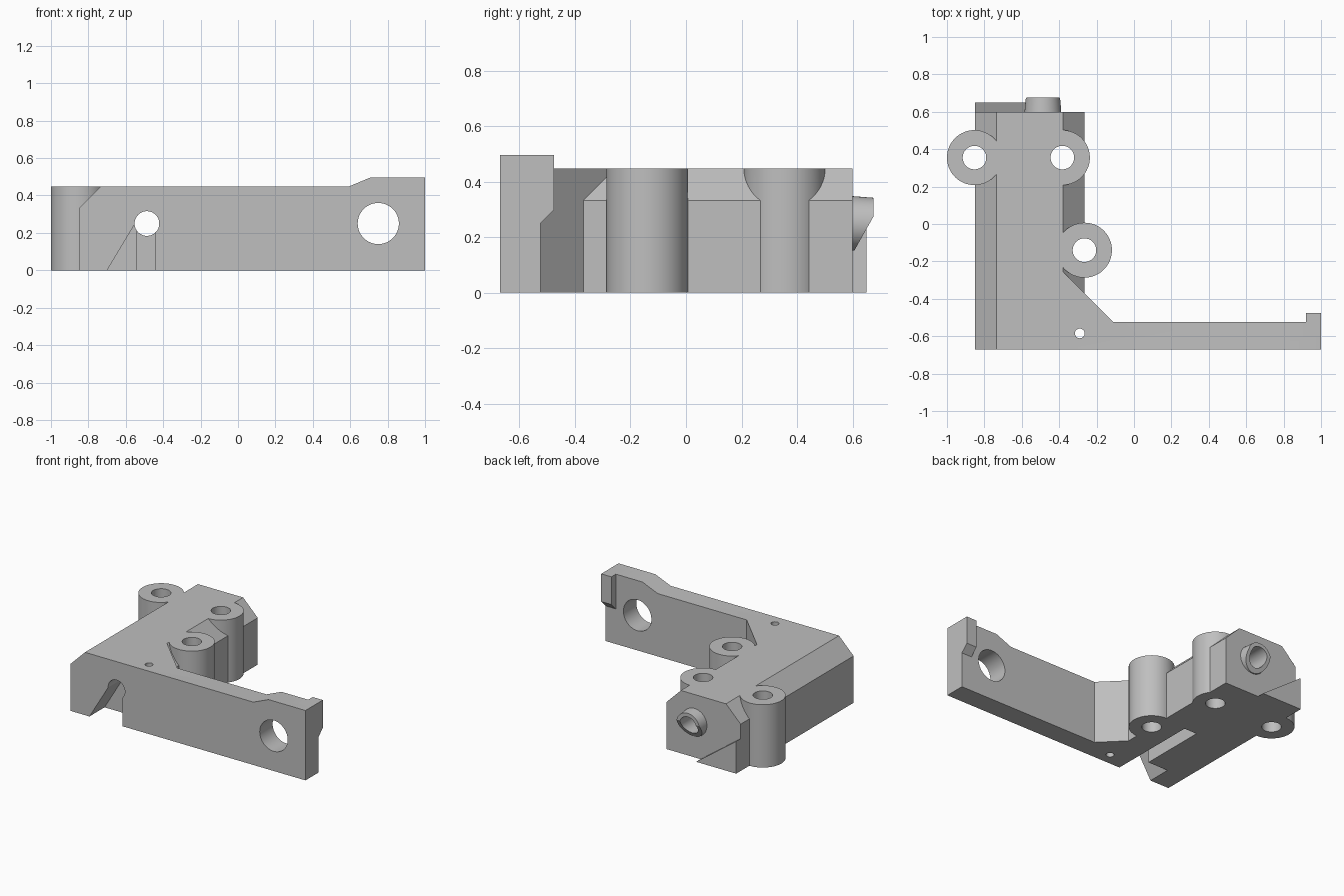
import bpy
import bmesh
from mathutils import Vector

cube = bpy.data.objects.get("Cube")
if cube:
    bpy.data.objects.remove(cube, do_unlink=True)

grey = bpy.data.materials.new("plain grey")
grey.use_nodes = True
grey.diffuse_color = (0.52, 0.52, 0.52, 1)
grey.node_tree.nodes["Principled BSDF"].inputs["Base Color"].default_value = (0.52, 0.52, 0.52, 1)


def finish(name, bm):
    bmesh.ops.recalc_face_normals(bm, faces=bm.faces)
    mesh = bpy.data.meshes.new(name)
    bm.to_mesh(mesh)
    bm.free()
    mesh.materials.append(grey)
    ob = bpy.data.objects.new(name, mesh)
    bpy.context.collection.objects.link(ob)
    return ob


def prism(name, points, axis, start, end):
    """Extrude a 2D outline along an axis; the outline uses the other two in order."""
    def place(p):
        c = list(p)
        c.insert(axis, start)
        return c
    bm = bmesh.new()
    face = bm.faces.new([bm.verts.new(place(p)) for p in points])
    new = bmesh.ops.extrude_face_region(bm, geom=[face])["geom"]
    shift = Vector((0, 0, 0))
    shift[axis] = end - start
    bmesh.ops.translate(bm, vec=shift, verts=[v for v in new if isinstance(v, bmesh.types.BMVert)])
    return finish(name, bm)


def rod(name, a, b, r1, r2=None, sides=64):
    """Cylinder or cone between two points."""
    a, b = Vector(a), Vector(b)
    bm = bmesh.new()
    bmesh.ops.create_cone(bm, cap_ends=True, segments=sides, radius1=r1,
                          radius2=r2 or r1, depth=(b - a).length)
    bmesh.ops.rotate(bm, verts=bm.verts, cent=(0, 0, 0),
                     matrix=(b - a).to_track_quat('Z', 'Y').to_matrix())
    bmesh.ops.translate(bm, vec=(a + b) / 2, verts=bm.verts)
    return finish(name, bm)


def combine(target, tool, operation):
    """Apply a boolean and discard the tool."""
    mod = target.modifiers.new("boolean", 'BOOLEAN')
    mod.operation, mod.solver, mod.object = operation, 'EXACT', tool
    bpy.context.view_layer.objects.active = target
    bpy.ops.object.modifier_apply(modifier=mod.name)
    bpy.data.objects.remove(tool, do_unlink=True)


X, Y, Z = 0, 1, 2
FRONT, BACK, TOP = -0.67, 0.6, 0.447
PIPE = (-0.487, 0.25)

# Main block with chamfered upper edges
bracket = prism("bracket", [(-0.85, 0), (-0.265, 0), (-0.265, 0.333), (-0.38, TOP),
                            (-0.735, TOP), (-0.85, 0.333)], Y, FRONT, BACK)

# Long arm, corner gusset, end lip and rear wedge tab
parts = [
    prism("arm", [(-0.5, 0), (1, 0), (1, 0.497), (0.71, 0.497), (0.59, TOP), (-0.5, TOP)],
          Y, FRONT, -0.525),
    prism("gusset", [(-0.5, -0.6), (-0.035, -0.6), (-0.38, -0.255), (-0.5, -0.255)], Z, 0, TOP),
    prism("end_lip", [(-0.6, 0.25), (-0.525, 0.25), (-0.475, 0.3), (-0.475, 0.497), (-0.6, 0.497)],
          X, 0.92, 1),
    prism("wedge_tab", [(-0.85, 0), (-0.535, 0), (-0.85, 0.23)], Y, 0.55, 0.65),
]

# Screw bosses
bosses = [(-0.853, 0.355), (-0.383, 0.355), (-0.265, -0.14)]
parts += [rod("boss", (x, y, 0), (x, y, TOP), 0.147) for x, y in bosses]

# Rear nozzle with a slanted underside
nozzle = rod("nozzle", (PIPE[0], 0.55, PIPE[1]), (PIPE[0], 0.675, PIPE[1]), 0.102, 0.092)
combine(nozzle, prism("slant", [(BACK, 0.14), (0.69, 0.3), (0.8, 0.3), (0.8, 0), (BACK, 0)],
                      X, -0.7, -0.2), 'DIFFERENCE')
parts.append(nozzle)

for part in parts:
    combine(bracket, part, 'UNION')

# Vertical screw holes and pin hole, arm hole, long bore
cuts = [rod("screw_hole", (x, y, -0.1), (x, y, 0.6), 0.063) for x, y in bosses]
cuts += [
    rod("pin_hole", (-0.29, -0.585, -0.1), (-0.29, -0.585, 0.6), 0.026, sides=32),
    rod("arm_hole", (0.75, -0.8, 0.25), (0.75, -0.4, 0.25), 0.11),
    rod("bore", (PIPE[0], -0.8, PIPE[1]), (PIPE[0], 0.8, PIPE[1]), 0.066),
    # Slanted mouth at the front and the narrow slot under the bore
    prism("mouth", [(-0.706, -0.01), (-0.44, -0.01), (-0.44, 0.25), (-0.55, 0.25)], Y, -0.8, -0.5),
    prism("slot", [(-0.54, -0.01), (-0.44, -0.01), (-0.44, 0.23), (-0.54, 0.23)], Y, -0.55, -0.02),
]
for cut in cuts:
    combine(bracket, cut, 'DIFFERENCE')

bpy.ops.object.select_all(action='DESELECT')
bracket.select_set(True)
bpy.context.view_layer.objects.active = bracket
bpy.ops.object.shade_smooth_by_angle(angle=0.5)
